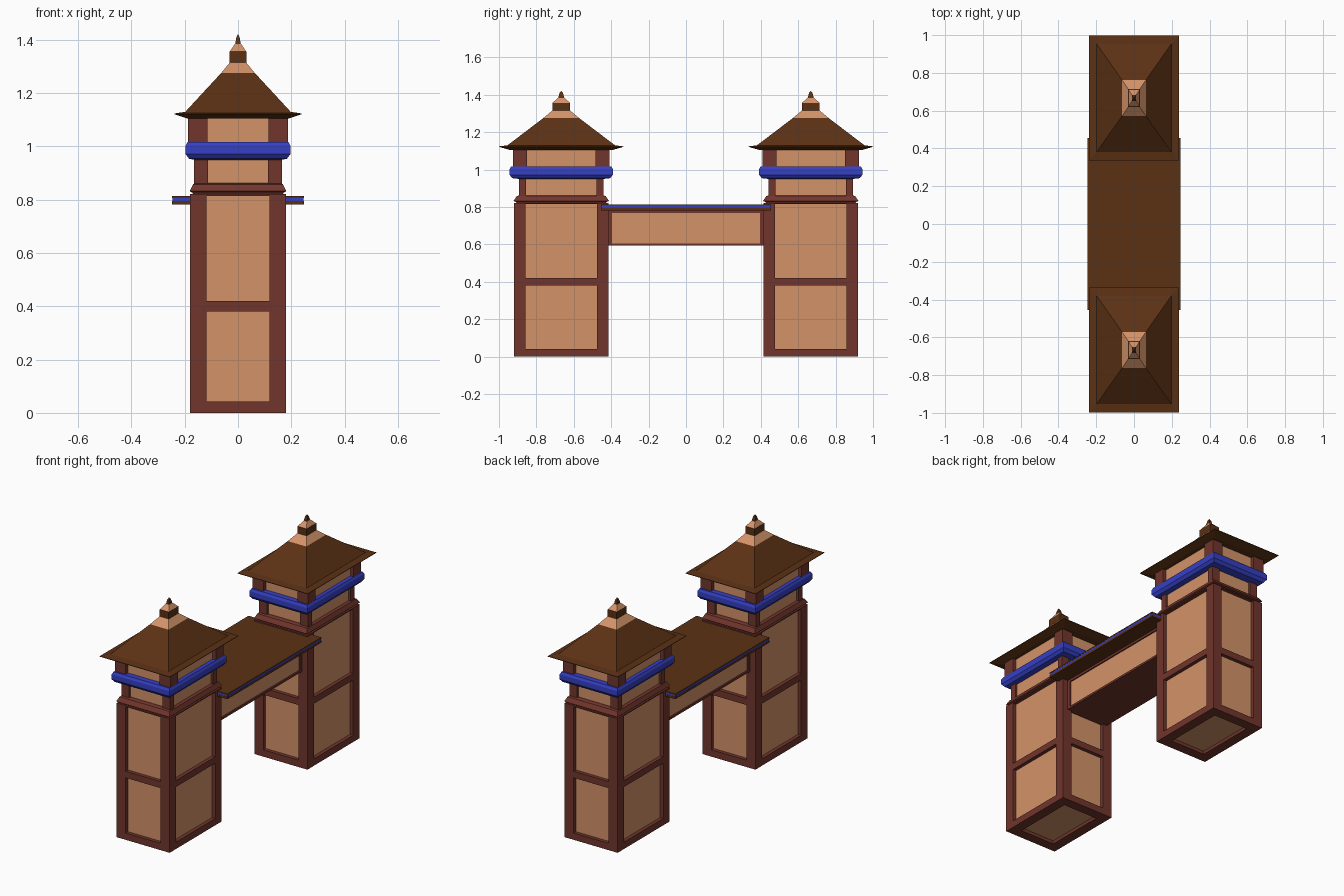
import bpy, bmesh

if "Cube" in bpy.data.objects:
    bpy.data.objects.remove(bpy.data.objects["Cube"])

CY = 0.667  # tower centre along y


def material(name, rgb):
    m = bpy.data.materials.new(name)
    m.diffuse_color = (*rgb, 1)
    m.use_nodes = True
    m.node_tree.nodes["Principled BSDF"].inputs["Base Color"].default_value = m.diffuse_color
    return m


TIMBER = material("timber", (0.165, 0.036, 0.025))
PLASTER = material("plaster", (0.65, 0.29, 0.14))
ROOF = material("roof", (0.105, 0.031, 0.007))
BLUE = material("blue", (0.036, 0.05, 0.55))


def loft(bm, sections, cx=0.0, cy=0.0):
    """Closed solid through rectangles given as (half x, half y, z)."""
    rings = [[bm.verts.new((cx + sx * hx, cy + sy * hy, z))
              for sx, sy in ((-1, -1), (1, -1), (1, 1), (-1, 1))]
             for hx, hy, z in sections]
    for a, b in zip(rings, rings[1:]):
        for i in range(4):
            j = (i + 1) % 4
            bm.faces.new((a[i], a[j], b[j], b[i]))
    bm.faces.new(rings[0][::-1])
    bm.faces.new(rings[-1])


def box(bm, x0, x1, y0, y1, z0, z1):
    hx, hy = (x1 - x0) / 2, (y1 - y0) / 2
    loft(bm, [(hx, hy, z0), (hx, hy, z1)], (x0 + x1) / 2, (y0 + y1) / 2)


def finish(name, bm, mat, twin=False):
    mesh = bpy.data.meshes.new(name)
    bm.to_mesh(mesh)
    bm.free()
    mesh.materials.append(mat)
    ob = bpy.data.objects.new(name, mesh)
    bpy.context.collection.objects.link(ob)
    if twin:  # second tower is the mirror image across y = 0
        mod = ob.modifiers.new("twin", 'MIRROR')
        mod.use_axis = (False, True, False)
        mod.use_mirror_merge = False
    return ob


def tower_part(name, sections, mat):
    bm = bmesh.new()
    loft(bm, sections, 0, CY)
    finish(name, bm, mat, True)


def corner_posts(bm, hx, hy, wx, wy, z0, z1):
    for sx in (-1, 1):
        for sy in (-1, 1):
            loft(bm, [(wx / 2, wy / 2, z0), (wx / 2, wy / 2, z1)],
                 sx * (hx - wx / 2), CY + sy * (hy - wy / 2))


# Tower shaft: recessed panels inside a timber frame
HX, HY, P = 0.18, 0.252, 0.062
tower_part("shaft_panels", [(HX - .022, HY - .022, .02), (HX - .022, HY - .022, .82)], PLASTER)
bm = bmesh.new()
corner_posts(bm, HX, HY, P, P, 0, .822)
for z0, z1 in ((0, .042), (.38, .42), (.815, .822)):
    for s in (-1, 1):
        xc, yc = s * (HX - P / 2), CY + s * (HY - P / 2)
        box(bm, xc - P / 2, xc + P / 2, CY - HY + P, CY + HY - P, z0, z1)
        box(bm, -HX + P, HX - P, yc - P / 2, yc + P / 2, z0, z1)
finish("shaft_frame", bm, TIMBER, True)

# Sloped ledge above the shaft
tower_part("ledge", [(.165, .235, .815), (.172, .243, .827), (.181, .255, .832),
                     (.169, .238, .858), (.16, .225, .862)], TIMBER)

# Lower and upper lantern storeys
tower_part("lower_storey_panels", [(.152, .212, .85), (.152, .212, .97)], PLASTER)
tower_part("upper_storey_panels", [(.166, .234, 1.0), (.166, .234, 1.11)], PLASTER)
bm = bmesh.new()
corner_posts(bm, .165, .226, .052, .038, .855, .96)
corner_posts(bm, .188, .257, .073, .073, 1.005, 1.11)
finish("storey_posts", bm, TIMBER, True)

# Blue belt
tower_part("belt", [(.165, .226, .95), (.184, .262, .954), (.197, .276, .972),
                    (.197, .276, 1.003), (.189, .268, 1.017)], BLUE)

# Roof and finial
tower_part("roof", [(.19, .275, 1.105), (.238, .332, 1.121), (.238, .332, 1.124),
                    (.198, .287, 1.13), (.063, .095, 1.276)], ROOF)
tower_part("roof_cap", [(.063, .095, 1.276), (.03, .047, 1.316)], PLASTER)
tower_part("finial_block", [(.031, .048, 1.314), (.031, .048, 1.357)], ROOF)
tower_part("finial_cap", [(.03, .046, 1.357), (.011, .016, 1.386)], PLASTER)
tower_part("finial_spike", [(.009, .014, 1.38), (.01, .015, 1.388),
                            (.006, .009, 1.41), (.001, .001, 1.42)], ROOF)

# Bridge beam: plaster walls in a timber frame
BX = 0.145
bm = bmesh.new()
box(bm, -BX + .008, BX - .008, -.43, .43, .6, .78)
finish("bridge_panels", bm, PLASTER)
bm = bmesh.new()
box(bm, -BX, BX, -.43, .43, .593, .606)
for s in (-1, 1):
    xa, xb = sorted((s * BX, s * (BX - .03)))
    box(bm, xa, xb, -.43, .43, .768, .785)
    for t in (-1, 1):
        ya, yb = sorted((t * .395, t * .43))
        box(bm, xa, xb, ya, yb, .606, .768)
finish("bridge_frame", bm, TIMBER)

# Bridge deck: timber slabs with a blue band between
for name, h, z0, z1, mat in (("deck_base", .247, .782, .795, ROOF),
                             ("deck_band", .246, .795, .807, BLUE),
                             ("deck_top", .247, .807, .814, ROOF)):
    bm = bmesh.new()
    box(bm, -h, h, -.208 - h, .208 + h, z0, z1)
    finish(name, bm, mat)
